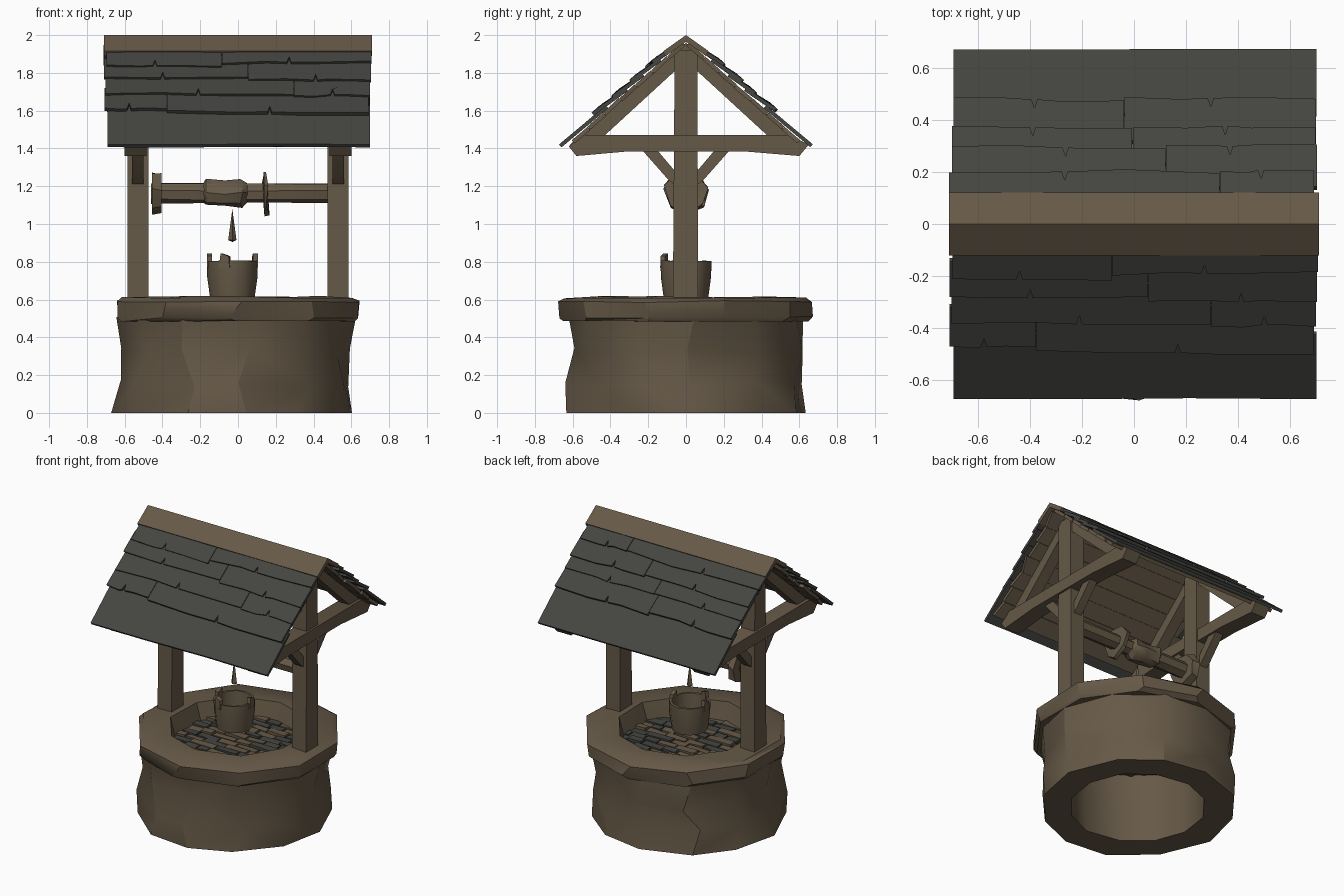
import bpy, bmesh, math, random
from mathutils import Vector, Matrix

random.seed(11)
cube = bpy.data.objects.get("Cube")
if cube:
    bpy.data.objects.remove(cube, do_unlink=True)
parts = []


def material(name, rgb):
    m = bpy.data.materials.new(name)
    m.use_nodes = True
    m.diffuse_color = (*rgb, 1)
    for node in m.node_tree.nodes:
        if node.type == 'BSDF_PRINCIPLED':
            node.inputs["Base Color"].default_value = (*rgb, 1)
            node.inputs["Roughness"].default_value = 0.9
    return m


BROWN = material("weathered brown", (0.133, 0.1, 0.063))
SLATE = material("slate grey", (0.058, 0.06, 0.053))


def rnd(a):
    return random.uniform(-a, a)


def finish(bm, name, mats):
    bmesh.ops.remove_doubles(bm, verts=bm.verts, dist=0.0005)
    bmesh.ops.recalc_face_normals(bm, faces=bm.faces)
    me = bpy.data.meshes.new(name)
    bm.to_mesh(me)
    bm.free()
    for m in mats:
        me.materials.append(m)
    ob = bpy.data.objects.new(name, me)
    bpy.context.collection.objects.link(ob)
    parts.append(ob)


def prism(bm, loop_a, loop_b, mat=0):
    """Closed solid between two matching loops of points."""
    a = [bm.verts.new(p) for p in loop_a]
    b = [bm.verts.new(p) for p in loop_b]
    faces = [bm.faces.new(a), bm.faces.new(b[::-1])]
    for i in range(len(a)):
        j = (i + 1) % len(a)
        faces.append(bm.faces.new((a[i], b[i], b[j], a[j])))
    for f in faces:
        f.material_index = mat


def extrude_x(name, profile, x0, x1):
    """Solid from a (y, z) profile pulled along x."""
    bm = bmesh.new()
    prism(bm, [(x0, y, z) for y, z in profile], [(x1, y, z) for y, z in profile])
    finish(bm, name, [BROWN])


def lathe(name, profile, n, jitter=0, matrix=Matrix(), closed=True, phase=0):
    """Turned solid from a list of (radius, height, roughness)."""
    bm = bmesh.new()
    rings = []
    for r, z, rough in profile:
        ring = []
        for i in range(n):
            a = phase + math.tau * (i + rnd(0.2 * rough)) / n
            rr = r + rnd(jitter * rough)
            zz = z + (rnd(jitter * rough) if z > 0 else 0)
            ring.append(bm.verts.new(matrix @ Vector((rr * math.cos(a), rr * math.sin(a), zz))))
        rings.append(ring)
    count = len(rings) if closed else len(rings) - 1
    for k in range(count):
        a, b = rings[k], rings[(k + 1) % len(rings)]
        for i in range(n):
            j = (i + 1) % n
            if random.random() < 0.5:
                bm.faces.new((a[i], a[j], b[j]))
                bm.faces.new((a[i], b[j], b[i]))
            else:
                bm.faces.new((a[i], a[j], b[i]))
                bm.faces.new((a[j], b[j], b[i]))
    bmesh.ops.dissolve_degenerate(bm, edges=bm.edges, dist=0.0002)
    finish(bm, name, [BROWN])


# Rough stone wall, leaning slightly, and the overhanging rim
lean = Matrix.Translation((-0.03, 0, 0))
lean[0][2] = 0.045
lathe("stone_wall", [(0.635, 0, 0.5), (0.62, 0.16, 1), (0.615, 0.32, 1), (0.63, 0.5, 0.4),
                     (0.45, 0.5, 0.1), (0.44, 0, 0.3)], 12, 0.024, lean, phase=0.1)
lathe("stone_rim", [(0.65, 0.485, 0.2), (0.668, 0.505, 0.5), (0.672, 0.59, 0.5),
                    (0.64, 0.61, 0.4), (0.455, 0.615, 0.4), (0.42, 0.485, 0.2)], 10, 0.012, phase=0.3)

# Patchwork plank cover inside the well
bm = bmesh.new()
R, ROW = 0.45, 0.06
for k in range(-7, 7):
    y0, y1 = k * ROW + 0.004, (k + 1) * ROW - 0.004
    half = math.sqrt(max(R * R - max(abs(y0), abs(y1)) ** 2, 0.002))
    x = -half
    while x < half - 0.02:
        x1 = min(x + random.uniform(0.07, 0.2), half)
        z = 0.5 + rnd(0.008)
        base = [(x, y0 + rnd(0.006)), (x1 - 0.008, y0 + rnd(0.006)),
                (x1 - 0.008, y1 + rnd(0.006)), (x, y1 + rnd(0.006))]
        prism(bm, [(px, py, z - 0.02) for px, py in base],
              [(px, py, z + rnd(0.004)) for px, py in base], int(random.random() < 0.4))
        x = x1
finish(bm, "plank_cover", [BROWN, SLATE])

# Posts, gable trusses and knee braces at both ends
for side, label in ((1, "left"), (-1, "right")):
    p0, p1 = side * 0.475, side * 0.585
    t0, t1 = side * 0.495, side * 0.575
    extrude_x(label + "_post", [(-0.07, 0.5), (0.065, 0.5), (0.06, 1.92), (-0.06, 1.92)], p0, p1)
    extrude_x(label + "_tie_beam", [(-0.58, 1.36), (-0.3, 1.385), (0.3, 1.385), (0.6, 1.36),
                                    (0.65, 1.42), (0.55, 1.47), (-0.55, 1.47), (-0.62, 1.41)],
              side * 0.485, side * 0.6)
    for d, end in ((1, "back"), (-1, "front")):
        extrude_x(f"{label}_{end}_rafter", [(0, 1.96), (d * 0.62, 1.415), (d * 0.5, 1.405),
                                            (d * 0.07, 1.8), (0, 1.86)], t0, t1)
        extrude_x(f"{label}_{end}_brace", [(d * 0.05, 1.27), (d * 0.05, 1.2), (d * 0.09, 1.23),
                                           (d * 0.24, 1.4), (d * 0.16, 1.4)],
                  side * 0.5, side * 0.56)

# Roof: boards below, overlapping split slates above
SLOPE = math.atan(0.88)


def on_roof(side, x, s, lift):
    c, n = math.cos(SLOPE), math.sin(SLOPE)
    return Vector((x, side * (s * c + lift * n), 1.97 - s * n + lift * c))


def roof_slab(bm, side, edge_top, edge_low, lift_top, lift_low, thick):
    pts = [(x, s, lift_top) for x, s in edge_top] + [(x, s, lift_low) for x, s in edge_low[::-1]]
    prism(bm, [on_roof(side, x, s, h) for x, s, h in pts],
          [on_roof(side, x, s, h + thick) for x, s, h in pts])


ROWS = [0.06, 0.23, 0.35, 0.465, 0.605, 0.865]
for side, label in ((1, "back"), (-1, "front")):
    bm = bmesh.new()
    for i in range(7):
        s = 0.02 + i * 0.112
        roof_slab(bm, side, [(-0.67 + rnd(0.02), s), (0.67 + rnd(0.02), s)],
                  [(-0.67 + rnd(0.02), s + 0.11), (0.67 + rnd(0.02), s + 0.11)],
                  -0.018 + rnd(0.005), -0.018, 0.022)
    finish(bm, label + "_roof_boards", [BROWN])

    bm = bmesh.new()
    for r in range(5):
        last = r == 4
        top, low = ROWS[r] - (0.06 if r else 0), ROWS[r + 1]
        split = rnd(0.4)
        if last:
            cuts = [(-0.7 + rnd(0.012), 0.7)]
        else:
            cuts = [(-0.7 + rnd(0.012), split), (split + 0.003, 0.7 + rnd(0.012))]
        for x0, x1 in cuts:
            drop = 0 if last else rnd(0.016)
            lower = [(x0 + (x1 - x0) * t, low + drop + (rnd(0.003) if last else rnd(0.012)))
                     for t in (0, 0.3, 0.65, 1)]
            # A narrow split in the lower edge
            if not last:
                notch = x0 + (x1 - x0) * random.uniform(0.4, 0.55)
                lower[2:2] = [(notch - 0.012, low + drop), (notch, low + drop - 0.045), (notch + 0.01, low + drop)]
            lift = 0.012 if last else 0.026 + rnd(0.005)
            roof_slab(bm, side, [(x0, top), (x1, top)], lower, 0.004, lift, 0.02)
    finish(bm, label + "_roof_slates", [SLATE])

extrude_x("ridge_cap", [(0, 2.0), (0.12, 1.915), (0.105, 1.89), (0, 1.965), (-0.105, 1.89), (-0.12, 1.915)],
          -0.71, 0.71)

# Winding drum with its end flanges
along_x = Matrix.Translation((0, 0, 1.165)) @ Matrix.Rotation(math.pi / 2, 4, 'Y')
lathe("winding_axle", [(0, -0.46, 0), (0.055, -0.46, 0.3), (0.058, -0.18, 0.3), (0.052, 0.1, 0.3),
                       (0.055, 0.5, 0.3), (0, 0.5, 0)], 7, 0.012, along_x, False)
lathe("rope_coil", [(0.05, -0.185, 0), (0.07, -0.17, 1), (0.07, -0.07, 1), (0.075, 0.02, 1),
                    (0.05, 0.05, 0)], 8, 0.01, along_x, False)
for x, w, label in ((-0.43, 0.025, "right"), (0.145, 0.012, "left")):
    lathe(label + "_drum_flange", [(0.04, x - w, 0), (0.115, x - w, 0.7), (0.115, x + w, 0.7), (0.04, x + w, 0)],
          7, 0.015, along_x)

# Rope end and bucket
at_bucket = Matrix.Translation((-0.03, 0, 0))
lathe("rope_end", [(0, 0.905, 0), (0.022, 0.915, 0), (0, 1.08, 0)], 4, 0, at_bucket, False)
lathe("bucket", [(0, 0.61, 0), (0.118, 0.61, 0), (0.132, 0.72, 0.3), (0.134, 0.805, 0.3), (0.116, 0.805, 0.3),
                 (0.105, 0.635, 0), (0, 0.635, 0)], 12, 0.006, at_bucket, False)
bm = bmesh.new()
for a in (0.1, math.pi, -1.9):
    turn = at_bucket @ Matrix.Rotation(a, 4, 'Z')
    ear = [(-0.03, 0.77), (0.03, 0.77), (0.025, 0.83), (-0.02, 0.845)]
    prism(bm, [turn @ Vector((0.108, y, z)) for y, z in ear],
          [turn @ Vector((0.134, y, z)) for y, z in ear])
finish(bm, "bucket_ears", [BROWN])

# Soft shading with crisp edges
bpy.ops.object.select_all(action='DESELECT')
for ob in parts:
    ob.select_set(True)
bpy.context.view_layer.objects.active = parts[0]
bpy.ops.object.shade_smooth_by_angle(angle=math.radians(32))
